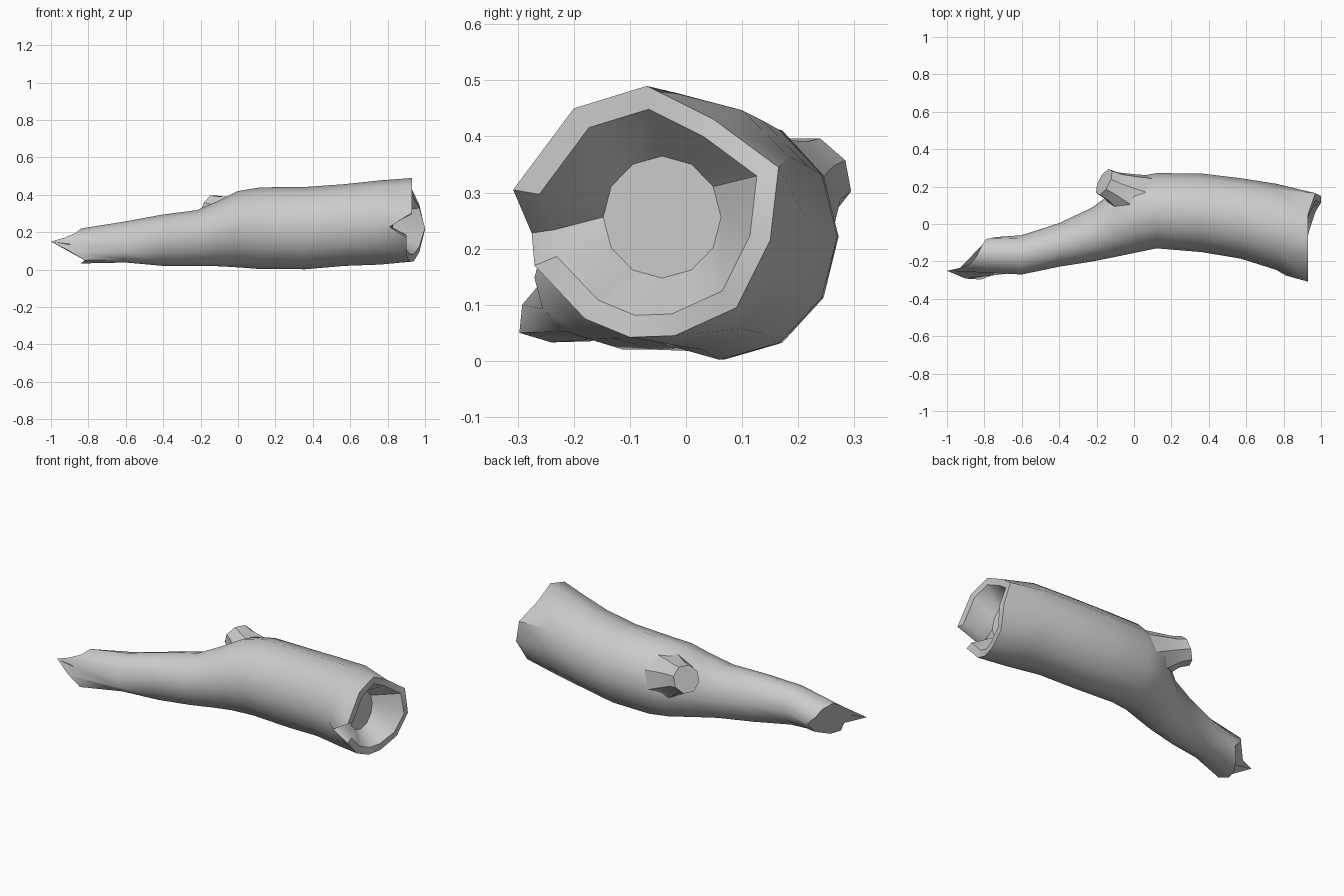
import bpy, bmesh, math
from mathutils import Vector

if "Cube" in bpy.data.objects:
    bpy.data.objects.remove(bpy.data.objects["Cube"])

SIDES = 12
ANGLES = [math.pi / 2 + i * 2 * math.pi / SIDES for i in range(SIDES)]


def add_ring(bm, points):
    return [bm.verts.new(p) for p in points]


def bridge(bm, a, b):
    n = len(a)
    for i in range(n):
        j = (i + 1) % n
        bm.faces.new((a[i], a[j], b[j], b[i]))


def loft(name, rings, angle):
    bm = bmesh.new()
    loops = [add_ring(bm, r) for r in rings]
    for a, b in zip(loops, loops[1:]):
        bridge(bm, a, b)
    bm.faces.new(loops[0])
    bm.faces.new(loops[-1])
    bmesh.ops.recalc_face_normals(bm, faces=bm.faces)
    mesh = bpy.data.meshes.new(name)
    bm.to_mesh(mesh)
    bm.free()
    obj = bpy.data.objects.new(name, mesh)
    bpy.context.collection.objects.link(obj)
    bpy.ops.object.select_all(action='DESELECT')
    obj.select_set(True)
    bpy.context.view_layer.objects.active = obj
    bpy.ops.object.shade_smooth_by_angle(angle=math.radians(angle))
    return obj


def section(x, y0, y1, z0, z1):
    cy, cz, ry, rz = (y0 + y1) / 2, (z0 + z1) / 2, (y1 - y0) / 2, (z1 - z0) / 2
    return [(x, cy + ry * math.cos(a), cz + rz * math.sin(a)) for a in ANGLES]


# Splintered thin end, a slanted break with a pointed tip
tail = [(-.84, -.17, .22), (-.87, -.21, .195), (-.93, -.235, .17), (-1, -.25, .15),
        (-.90, -.292, .10), (-.82, -.297, .05), (-.84, -.24, .033), (-.82, -.17, .035),
        (-.77, -.10, .06), (-.74, -.07, .11), (-.79, -.08, .16), (-.81, -.11, .20)]

# Trunk sections: x, y range, z range
body = [section(*s) for s in [
    (-.60, -.27, -.06, .038, .258),
    (-.40, -.228, .005, .02, .295),
    (-.22, -.20, .09, .02, .318),
    (-.10, -.176, .18, .018, .37),
    (.00, -.155, .25, .012, .42),
    (.12, -.13, .272, .003, .44),
    (.36, -.15, .27, .002, .442),
    (.57, -.185, .245, .02, .457),
    (.76, -.245, .215, .027, .477)]]

# Jagged rim with a notch on the front side
rim = [(.93, -.07, .49), (.93, -.20, .45), (.93, -.308, .305), (.81, -.275, .228),
       (.90, -.27, .17), (.90, -.18, .075), (.92, -.10, .042), (.94, -.02, .045),
       (.97, .09, .095), (1.0, .15, .215), (.97, .165, .345), (.93, .05, .43)]


def shrink(points, k, x=None):
    cy, cz = -.05, .26
    return [(p[0] if x is None else x, cy + (p[1] - cy) * k, cz + (p[2] - cz) * k)
            for p in points]


# Hollow end: inner lip, then the cavity floor
inner = shrink(rim, .82)
floor = shrink(section(.83, -.18, .10, .11, .40), .75, .83)

loft("hollow_log", [tail] + body + [rim, inner, floor], 40)

# Broken branch stub
axis = Vector((-.82, .42, .38)).normalized()
rot = axis.to_track_quat('Z', 'Y')


def disc(center, r, n=8):
    return [Vector(center) + rot @ Vector((r * math.cos(2 * math.pi * (i + .5) / n),
                                           r * math.sin(2 * math.pi * (i + .5) / n), 0))
            for i in range(n)]


loft("branch_stub", [disc((.06, .12, .26), .155), disc((-.04, .165, .295), .115),
                     disc((-.11, .20, .318), .085), disc((-.16, .225, .33), .078)], 40)
